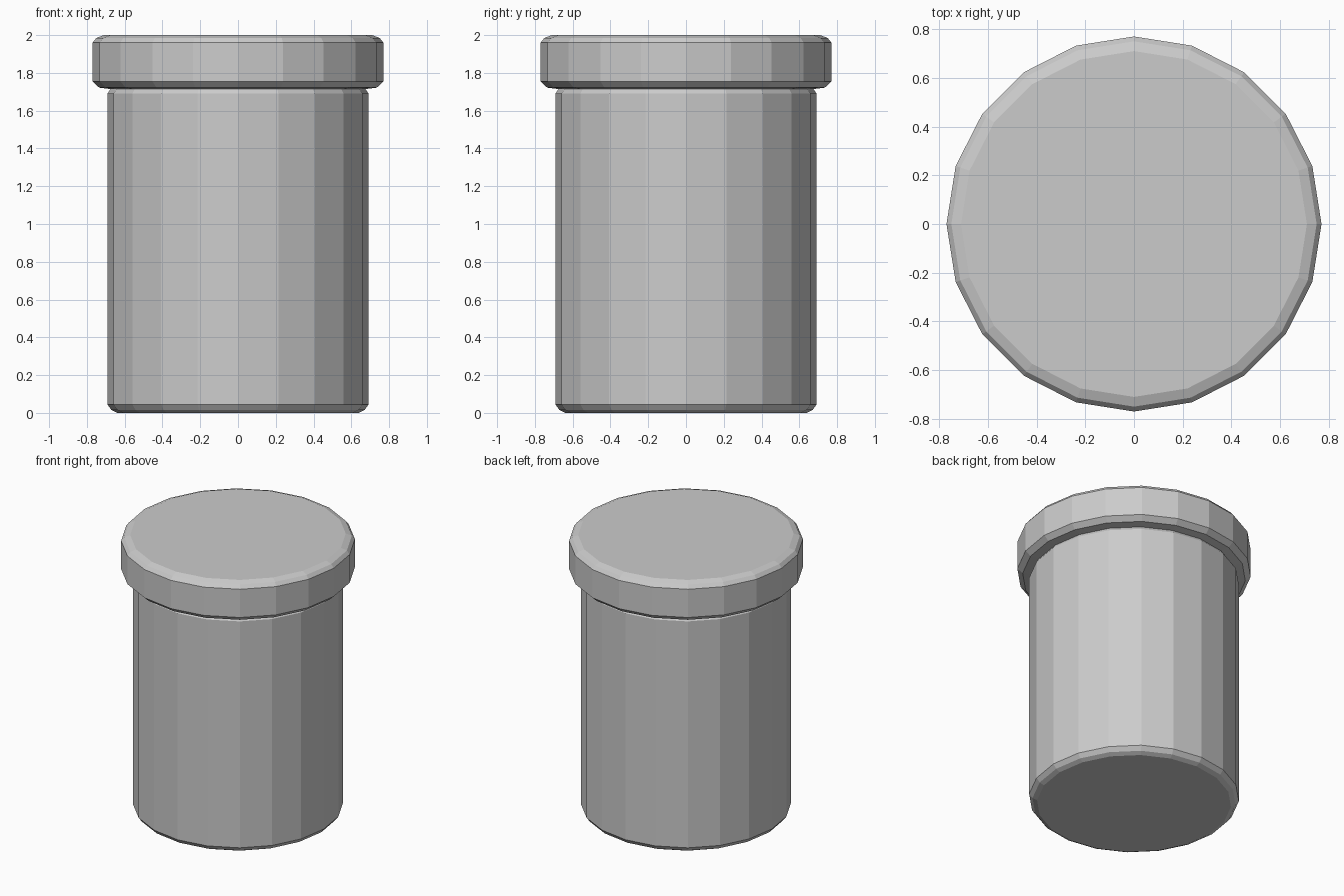
import bpy, bmesh
from math import cos, sin, tau

if "Cube" in bpy.data.objects:
    bpy.data.objects.remove(bpy.data.objects["Cube"])

SIDES = 20


def lathe(name, profile):
    """Closed faceted solid from (radius, z) rings, bottom to top."""
    bm = bmesh.new()
    rings = [[bm.verts.new((r * cos(tau * i / SIDES), r * sin(tau * i / SIDES), z))
              for i in range(SIDES)] for r, z in profile]
    for low, high in zip(rings, rings[1:]):
        for i in range(SIDES):
            j = (i + 1) % SIDES
            bm.faces.new((low[i], low[j], high[j], high[i]))
    bm.faces.new(rings[0][::-1])
    bm.faces.new(rings[-1])
    mesh = bpy.data.meshes.new(name)
    bm.to_mesh(mesh)
    bm.free()
    obj = bpy.data.objects.new(name, mesh)
    bpy.context.collection.objects.link(obj)
    return obj


# Cylindrical body with a chamfered base and a small top bevel
lathe("jar_body", [(0.64, 0.0), (0.67, 0.015), (0.692, 0.045),
                   (0.692, 1.69), (0.675, 1.715)])

# Wider lid with bevelled rims
lathe("jar_lid", [(0.68, 1.715), (0.735, 1.722), (0.77, 1.755),
                  (0.77, 1.96), (0.75, 1.985), (0.71, 2.0)])
